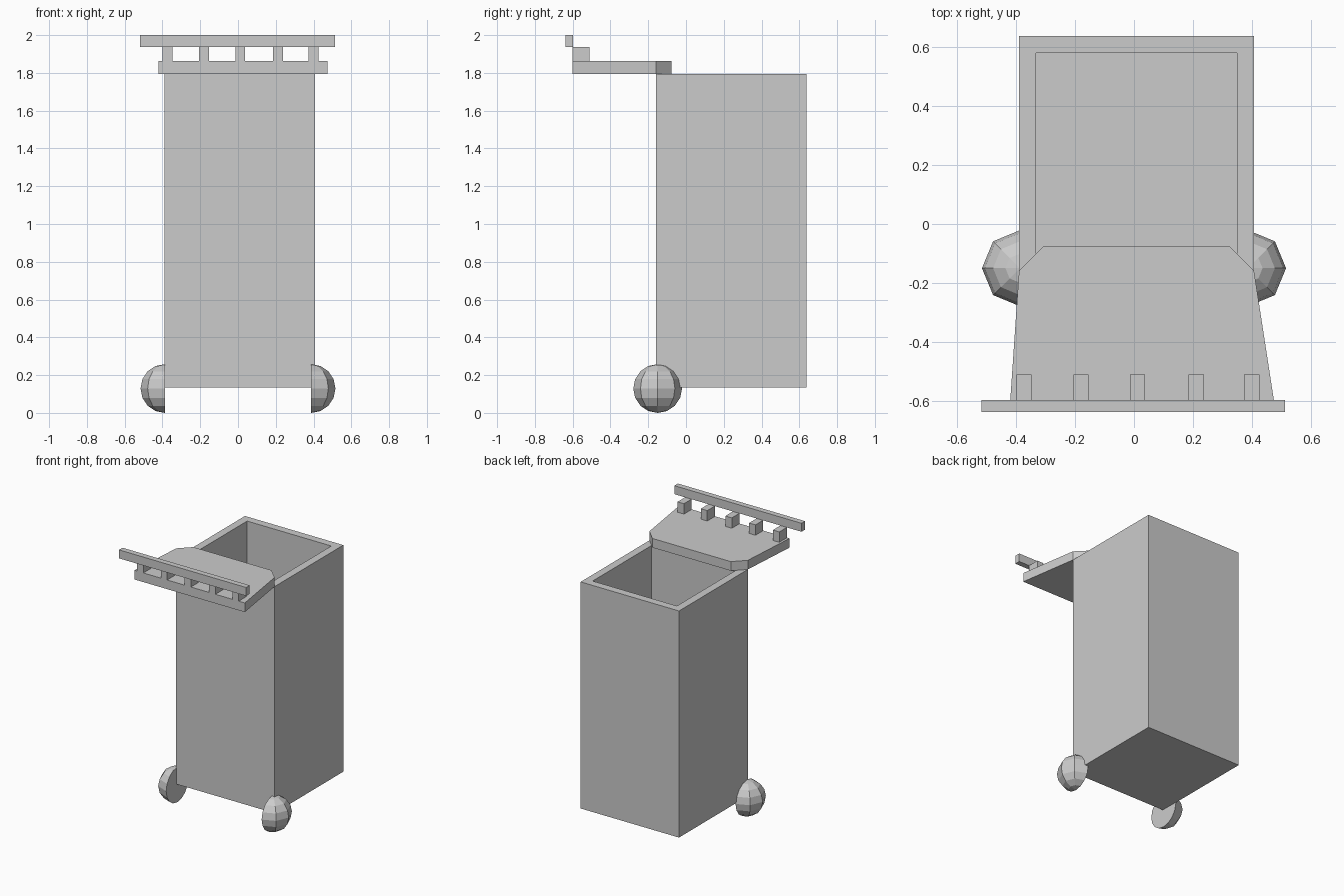
import bpy, bmesh
from mathutils import Matrix, Vector

if "Cube" in bpy.data.objects:
    bpy.data.objects.remove(bpy.data.objects["Cube"])


def finish(bm, name):
    bmesh.ops.recalc_face_normals(bm, faces=bm.faces)
    mesh = bpy.data.meshes.new(name)
    bm.to_mesh(mesh)
    bm.free()
    ob = bpy.data.objects.new(name, mesh)
    bpy.context.collection.objects.link(ob)
    return ob


def add_box(bm, lo, hi):
    lo, hi = Vector(lo), Vector(hi)
    mat = Matrix.Translation((lo + hi) / 2) @ Matrix.Diagonal((*(hi - lo), 1))
    return bmesh.ops.create_cube(bm, size=1, matrix=mat)["verts"]


# Tall bin body: top face inset to a rim, then pushed down to hollow it
bm = bmesh.new()
add_box(bm, (-0.39, -0.158, 0.135), (0.407, 0.638, 1.795))
bm.normal_update()
top = max(bm.faces, key=lambda f: f.calc_center_median().z)
bmesh.ops.inset_region(bm, faces=[top], thickness=0.081)
floor = bmesh.ops.extrude_face_region(bm, geom=[top])["geom"]
bmesh.ops.translate(bm, vec=(0, 0, -1.58),
                    verts=[g for g in floor if isinstance(g, bmesh.types.BMVert)])
if top.is_valid:
    bmesh.ops.delete(bm, geom=[top], context="FACES_ONLY")
finish(bm, "bin_body")

# Opened shelf flaring out from the front rim
bm = bmesh.new()
outline = [(-0.42, -0.6), (0.475, -0.6), (0.407, -0.158),
           (0.326, -0.077), (-0.309, -0.077), (-0.39, -0.158)]
face = bm.faces.new([bm.verts.new((x, y, 1.795)) for x, y in outline])
slab = bmesh.ops.extrude_face_region(bm, geom=[face])["geom"]
bmesh.ops.translate(bm, vec=(0, 0, 0.067),
                    verts=[g for g in slab if isinstance(g, bmesh.types.BMVert)])
finish(bm, "front_shelf")

# Short posts carrying the handle
for i, x in enumerate((-0.373, -0.18, 0.012, 0.211, 0.4)):
    bm = bmesh.new()
    add_box(bm, (x - 0.026, -0.6, 1.862), (x + 0.026, -0.51, 1.938))
    finish(bm, f"handle_post_{i + 1}")

# Handle bar
bm = bmesh.new()
add_box(bm, (-0.518, -0.638, 1.938), (0.513, -0.597, 2.0))
finish(bm, "handle_bar")

# Low-poly half-sphere wheels with flat inner faces
for side, name in ((-1, "left_wheel"), (1, "right_wheel")):
    bm = bmesh.new()
    bmesh.ops.create_uvsphere(bm, u_segments=8, v_segments=8, radius=0.129)
    bmesh.ops.bisect_plane(bm, geom=bm.verts[:] + bm.edges[:] + bm.faces[:],
                           dist=0.0001, plane_co=(0, 0, 0),
                           plane_no=(-side, 0, 0), clear_outer=True)
    rim = [e for e in bm.edges if e.is_boundary]
    bmesh.ops.contextual_create(bm, geom=rim)
    wheel = finish(bm, name)
    wheel.location = (0.387 * side, -0.15, 0.129)
